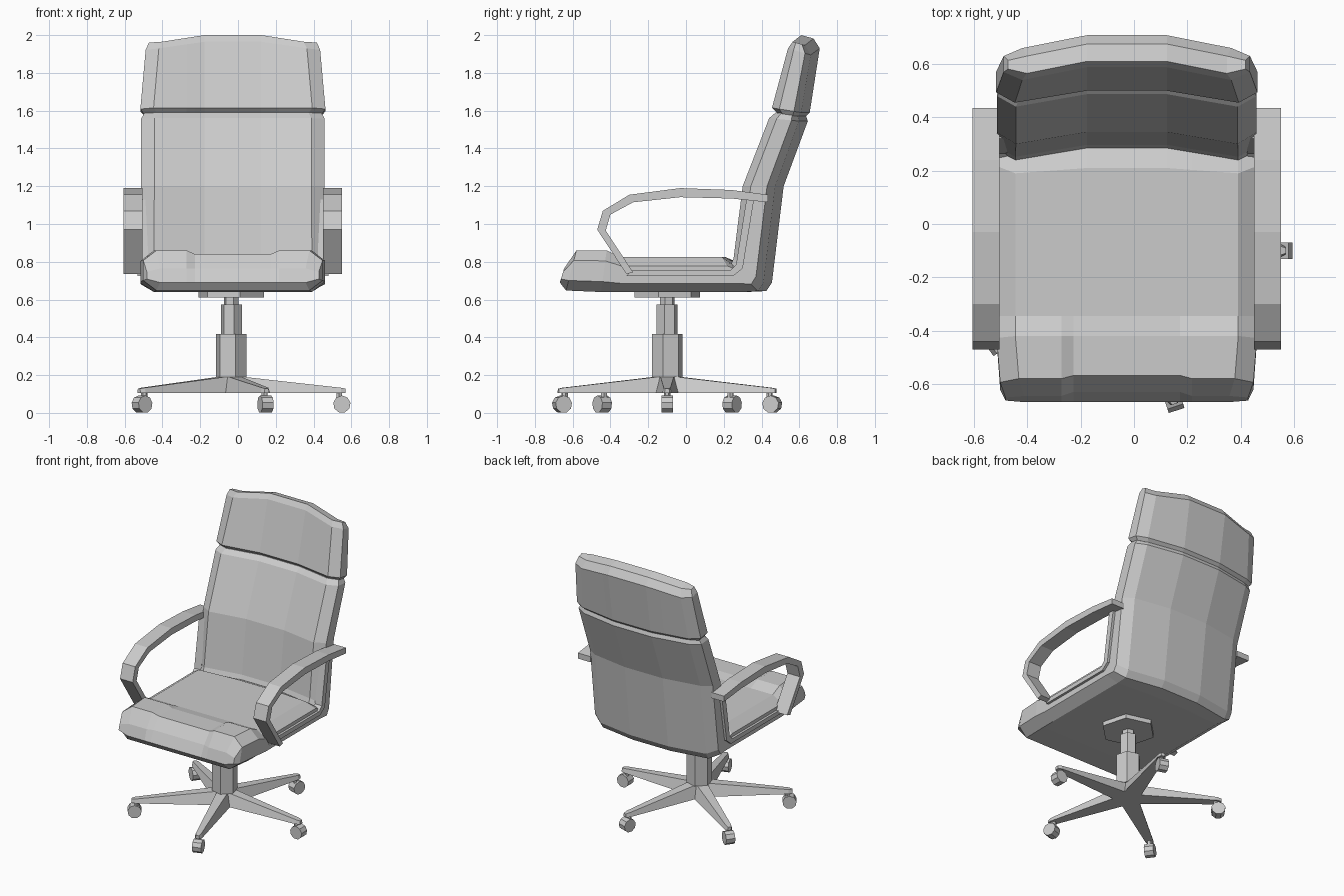
import bpy, bmesh, math
from mathutils import Vector, Matrix

if "Cube" in bpy.data.objects:
    bpy.data.objects.remove(bpy.data.objects["Cube"])

grey = bpy.data.materials.new("light_grey")
grey.use_nodes = True
COLOUR = (0.6, 0.6, 0.6, 1)
grey.diffuse_color = COLOUR
grey.node_tree.nodes["Principled BSDF"].inputs["Base Color"].default_value = COLOUR

CX = -0.027                                   # chair centre line
BASE = Vector((-0.035, -0.1, 0))              # swivel axis


def finish(bm, name):
    bmesh.ops.recalc_face_normals(bm, faces=bm.faces[:])
    mesh = bpy.data.meshes.new(name)
    bm.to_mesh(mesh)
    bm.free()
    mesh.materials.append(grey)
    obj = bpy.data.objects.new(name, mesh)
    bpy.context.collection.objects.link(obj)
    return obj


def padded_loft(name, stations):
    """Bevelled slab. Station: front y z, back y z, half width, curve y z, recess y z."""
    bm = bmesh.new()
    rings = []
    for fy, fz, by, bz, half, cy, cz, ry, rz in stations:
        edge = half - 0.07
        xs = [-edge, -0.245, -0.2, -0.15, 0.15, 0.2, 0.245, edge]

        def face_row(y, z, recessed):
            row = []
            for x in xs:
                k = min(1, (edge - abs(x)) / (edge - 0.15))
                d = recessed and abs(x) < 0.21
                row.append((CX + x, y + k * cy + d * ry, z + k * cz + d * rz))
            return row

        def side(sign, t):
            return (CX + sign * half, fy + (by - fy) * t, fz + (bz - fz) * t)

        ring = face_row(fy, fz, True) + [side(1, 0.25), side(1, 0.75)]
        ring += face_row(by, bz, False)[::-1] + [side(-1, 0.75), side(-1, 0.25)]
        rings.append([bm.verts.new(p) for p in ring])
    n = len(rings[0])
    for a, b in zip(rings, rings[1:]):
        for i in range(n):
            j = (i + 1) % n
            bm.faces.new((a[i], a[j], b[j], b[i]))
    for r in (rings[0], rings[-1]):
        for i in range(7):
            bm.faces.new((r[i], r[i + 1], r[16 - i], r[17 - i]))
        bm.faces.new((r[7], r[8], r[9], r[10]))
        bm.faces.new((r[17], r[18], r[19], r[0]))
    return finish(bm, name)


def strip(name, outer, inner, x0, x1):
    """Flat band between two y-z paths, extruded across x."""
    bm = bmesh.new()
    rows = [[bm.verts.new((x, y, z)) for x, (y, z) in
             ((x0, o), (x1, o), (x1, i), (x0, i))] for o, i in zip(outer, inner)]
    for a, b in zip(rows, rows[1:]):
        for k in range(4):
            m = (k + 1) % 4
            bm.faces.new((a[k], a[m], b[m], b[k]))
    bm.faces.new(rows[0])
    bm.faces.new(rows[-1])
    return finish(bm, name)


def prism(name, sides, radius, z0, z1, turn):
    bm = bmesh.new()
    m = Matrix.Translation(BASE + Vector((0, 0, (z0 + z1) / 2))) @ Matrix.Rotation(turn, 4, 'Z')
    bmesh.ops.create_cone(bm, cap_ends=True, segments=sides, radius1=radius,
                          radius2=radius, depth=z1 - z0, matrix=m)
    return finish(bm, name)


# Upholstery
padded_loft("seat_and_backrest", [
    (-0.645, 0.765, -0.668, 0.69, 0.455, 0, 0, 0.015, 0),
    (-0.58, 0.86, -0.635, 0.648, 0.475, 0, 0, 0.012, -0.02),
    (-0.42, 0.86, -0.45, 0.64, 0.488, 0, 0, 0, -0.02),
    (-0.345, 0.825, -0.35, 0.64, 0.488, 0, 0, 0, 0),
    (0.19, 0.825, 0.30, 0.64, 0.488, 0.02, 0, 0, 0),
    (0.24, 0.79, 0.38, 0.645, 0.488, 0.045, 0, 0, 0),
    (0.252, 0.82, 0.41, 0.69, 0.488, 0.045, 0, 0, 0),
    (0.30, 1.2, 0.472, 1.2, 0.486, 0.045, 0, 0, 0),
    (0.44, 1.56, 0.598, 1.545, 0.486, 0.047, 0, 0, 0),
    (0.475, 1.59, 0.59, 1.575, 0.47, 0.045, 0, 0, 0)])
padded_loft("headrest", [
    (0.485, 1.585, 0.59, 1.57, 0.47, 0.045, 0, 0, 0),
    (0.455, 1.615, 0.61, 1.59, 0.49, 0.045, 0, 0, 0),
    (0.54, 1.93, 0.66, 1.895, 0.462, 0.048, 0.035, 0, 0),
    (0.565, 1.965, 0.63, 1.947, 0.445, 0.045, 0.035, 0, 0)])

# Armrests and the side rails they join
arm_out = [(0.435, 1.155), (0.24, 1.18), (-0.03, 1.19), (-0.3, 1.155),
           (-0.44, 1.07), (-0.47, 0.97), (-0.315, 0.735)]
arm_in = [(0.435, 1.115), (0.24, 1.135), (-0.03, 1.142), (-0.28, 1.115),
          (-0.4, 1.05), (-0.425, 0.965), (-0.28, 0.745)]
rail_out = [(-0.315, 0.725), (0.25, 0.725), (0.3, 0.765), (0.36, 1.13)]
rail_in = [(-0.29, 0.755), (0.235, 0.755), (0.265, 0.785), (0.32, 1.13)]
for side, s in (("left", 1), ("right", -1)):
    strip(side + "_armrest", arm_out, arm_in, CX + s * 0.478, CX + s * 0.578)
    strip(side + "_side_rail", rail_out, rail_in, CX + s * 0.45, CX + s * 0.505)

# Gas lift column
TURN = math.radians(75)
prism("seat_plate", 6, 0.18, 0.61, 0.645, TURN)
prism("column_neck", 6, 0.04, 0.56, 0.62, TURN)
prism("column_tube", 6, 0.057, 0.40, 0.575, TURN)
prism("column_sleeve", 6, 0.084, 0.19, 0.418, TURN)

# Five-star foot with castors
for n in range(5):
    turn = Matrix.Translation(BASE) @ Matrix.Rotation(math.tau * n / 5, 4, 'Z')
    bm = bmesh.new()
    rings = []
    for r, low, high, top in ((0, 0.068, 0.045, 0.2), (0.07, 0.06, 0.035, 0.19),
                              (0.58, 0.026, 0.018, 0.133), (0.605, 0.014, 0.01, 0.128)):
        rings.append([bm.verts.new(turn @ Vector(p)) for p in
                      ((r, -low, 0.105), (r, low, 0.105), (r, high, top), (r, -high, top))])
    for a, b in zip(rings, rings[1:]):
        for k in range(4):
            m = (k + 1) % 4
            bm.faces.new((a[k], a[m], b[m], b[k]))
    bm.faces.new(rings[0])
    bm.faces.new(rings[-1])
    finish(bm, "foot_spoke")

    bm = bmesh.new()
    wheel = turn @ Matrix.Translation((0.585, 0, 0.046)) @ Matrix.Rotation(math.pi / 2, 4, 'X')
    bmesh.ops.create_cone(bm, cap_ends=True, segments=9, radius1=0.046, radius2=0.046,
                          depth=0.062, matrix=wheel)
    finish(bm, "castor_wheel")

    bm = bmesh.new()
    bmesh.ops.create_cone(bm, cap_ends=True, segments=6, radius1=0.017, radius2=0.017,
                          depth=0.07, matrix=turn @ Matrix.Translation((0.57, 0, 0.085)))
    finish(bm, "castor_stem")
